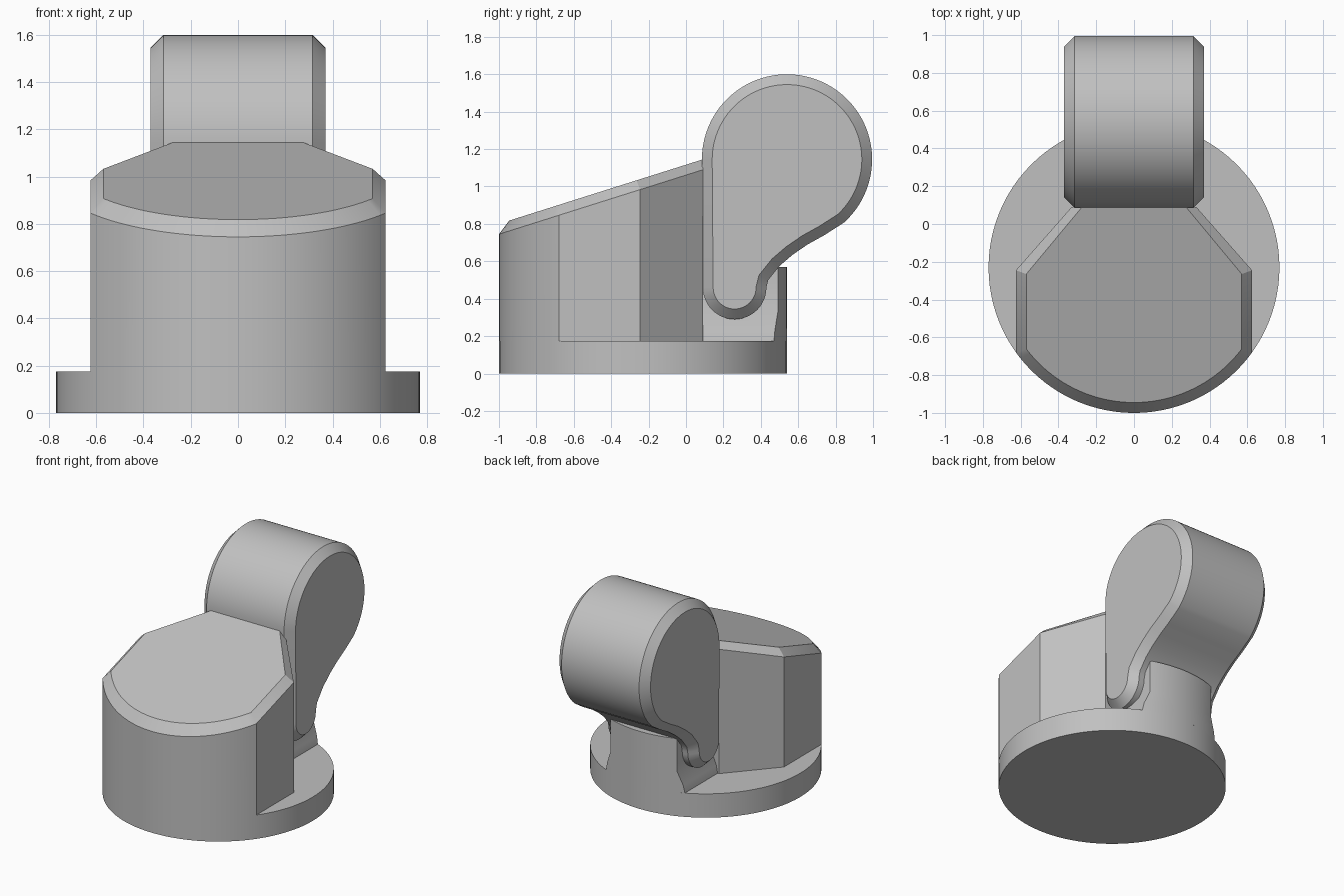
import bpy, bmesh, math
from mathutils import Vector

cube = bpy.data.objects.get("Cube")
if cube:
    bpy.data.objects.remove(cube, do_unlink=True)

grey = bpy.data.materials.new("plain_grey")
grey.use_nodes = True
colour = (0.53, 0.53, 0.53, 1)
grey.diffuse_color = colour
grey.node_tree.nodes["Principled BSDF"].inputs["Base Color"].default_value = colour

CY, R = -0.23, 0.77      # centre and radius of the round foot
FLOOR = 0.175            # top of the foot
BACK = 0.09              # plane where body and lever meet
CH = 0.055               # chamfer size


def loft(name, rings):
    """Closed solid through rings with equal point counts."""
    bm = bmesh.new()
    loops = [[bm.verts.new(p) for p in ring] for ring in rings]
    n = len(loops[0])
    for a, b in zip(loops, loops[1:]):
        for i in range(n):
            j = (i + 1) % n
            bm.faces.new((a[i], a[j], b[j], b[i]))
    bm.faces.new(loops[0][::-1])
    bm.faces.new(loops[-1])
    bmesh.ops.recalc_face_normals(bm, faces=bm.faces[:])
    mesh = bpy.data.meshes.new(name)
    bm.to_mesh(mesh)
    bm.free()
    mesh.materials.append(grey)
    obj = bpy.data.objects.new(name, mesh)
    bpy.context.collection.objects.link(obj)
    bpy.ops.object.select_all(action='DESELECT')
    obj.select_set(True)
    bpy.context.view_layer.objects.active = obj
    bpy.ops.object.shade_smooth_by_angle(angle=math.radians(25))
    return obj


def arc(cx, cy, r, start, end, n):
    """Points on an arc, angles in radians."""
    return [(cx + r * math.cos(start + (end - start) * i / n),
             cy + r * math.sin(start + (end - start) * i / n)) for i in range(n + 1)]


# Round foot
circle = arc(0, CY, R, 0, math.tau, 96)[:-1]
loft("foot", [[(x, y, z) for x, y in circle] for z in (0, FLOOR)])


# Body: round front, flat sides, tapered back, sloping chamfered top
def body_outline(radius, side, shoulder, back):
    a = math.acos(side / radius)
    front = arc(0, CY, radius, -math.pi + a, -a, 40)
    return front + [(side, shoulder), (back, BACK), (-back, BACK), (-side, shoulder)]


outer = body_outline(R, 0.625, -0.245, 0.33)
inner = body_outline(R - CH, 0.625 - CH, -0.265, 0.275)
loft("body", [
    [(x, y, FLOOR) for x, y in outer],
    [(x, y, 0.745 + 0.316 * (y + 1)) for x, y in outer],
    [(x, y, 1.145 + 0.316 * (y - BACK)) for x, y in inner],
])


# Rear support under the lever, narrowing upward for clearance
def support_ring(w, z):
    a = math.acos(w / R)
    pts = arc(0, CY, R, a, math.pi - a, 16) + [(-w, BACK - 0.01), (w, BACK - 0.01)]
    return [(x, y, z) for x, y in pts]


loft("rear_support", [support_ring(w, z) for w, z in
                      ((0.32, FLOOR), (0.31, 0.23), (0.27, 0.33), (0.27, 0.57))])

# Lever: teardrop side profile with chamfered rims
profile = arc(0.54, 1.145, 0.455, math.radians(-48), math.pi, 60)
profile += arc(0.26, 0.46, 0.17, math.pi, math.tau, 24)
profile += [(0.44, 0.5), (0.5, 0.575), (0.57, 0.635), (0.65, 0.69), (0.74, 0.74)]


def inset(points, d):
    """Move each point of a counter-clockwise loop inward by d."""
    result = []
    for i, p in enumerate(points):
        p = Vector(p)
        u = (p - Vector(points[i - 1])).normalized()
        v = (Vector(points[(i + 1) % len(points)]) - p).normalized()
        m = Vector((-u.y - v.y, u.x + v.x)).normalized()
        result.append(p + m * d / max(0.5, m.dot(Vector((-u.y, u.x)))))
    return result


rim = inset(profile, CH)
loft("lever", [[(x, p[0], p[1]) for p in ring] for x, ring in
               ((-0.37, rim), (-0.37 + CH, profile), (0.37 - CH, profile), (0.37, rim))])
